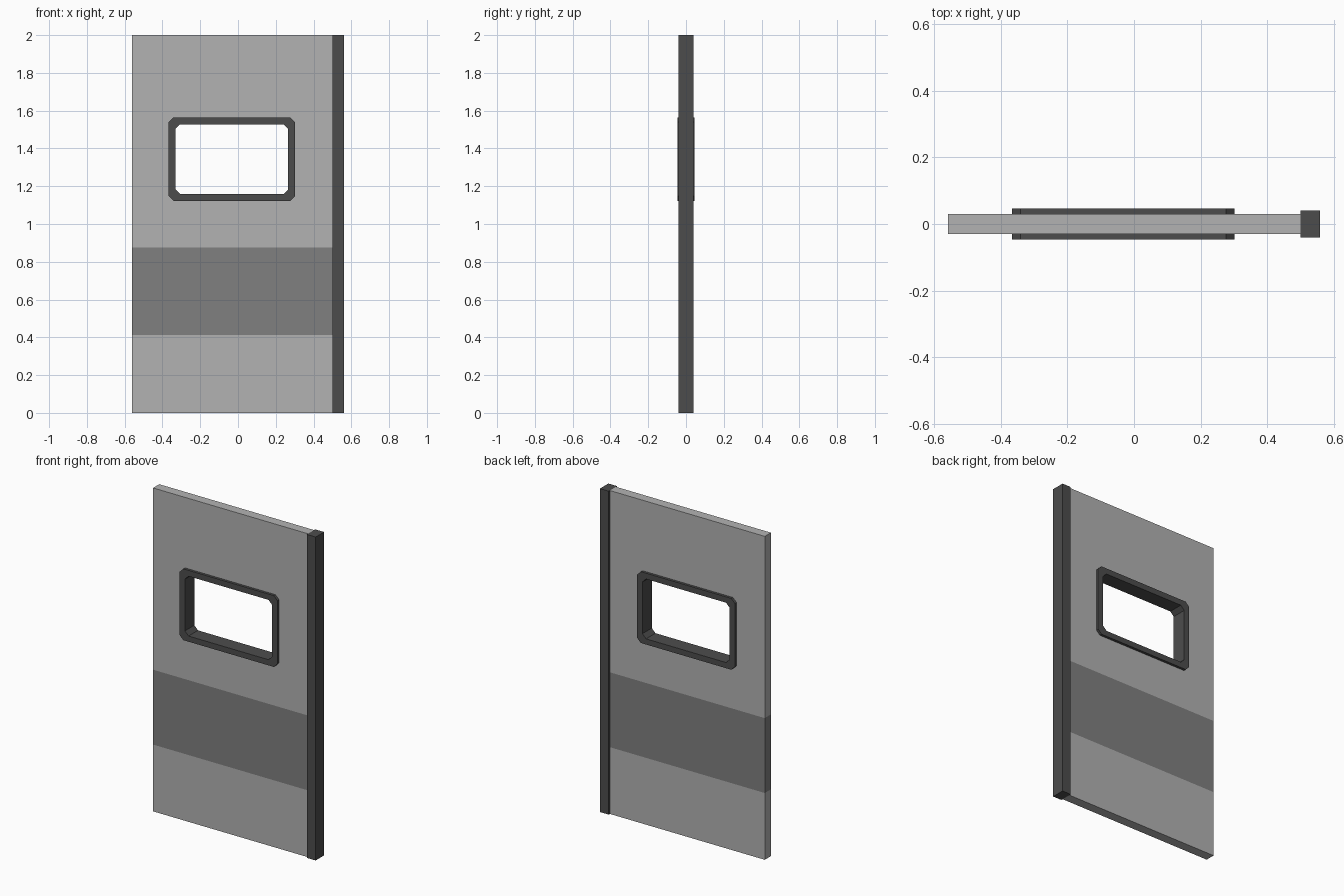
import bpy, bmesh

if "Cube" in bpy.data.objects:
    bpy.data.objects.remove(bpy.data.objects["Cube"])


def material(name, v):
    m = bpy.data.materials.new(name)
    m.diffuse_color = (v, v, v, 1)
    m.use_nodes = True
    m.node_tree.nodes["Principled BSDF"].inputs["Base Color"].default_value = m.diffuse_color
    return m


light = material("light grey", 0.448)
mid = material("mid grey", 0.214)
dark = material("dark grey", 0.073)


def finish(bm, name, mats):
    bmesh.ops.recalc_face_normals(bm, faces=bm.faces)
    me = bpy.data.meshes.new(name)
    bm.to_mesh(me)
    bm.free()
    ob = bpy.data.objects.new(name, me)
    for m in mats:
        me.materials.append(m)
    bpy.context.collection.objects.link(ob)
    return ob


# Panel: flat grid with the window cell left open and a painted band, thickened
xs = [-0.56, -0.348, 0.284, 0.50]
zs = [0, 0.413, 0.876, 1.14, 1.545, 2.0]
bm = bmesh.new()
grid = [[bm.verts.new((x, 0, z)) for x in xs] for z in zs]
for j in range(len(zs) - 1):
    for i in range(len(xs) - 1):
        if (i, j) == (1, 3):
            continue
        f = bm.faces.new((grid[j][i], grid[j][i + 1], grid[j + 1][i + 1], grid[j + 1][i]))
        f.material_index = 1 if j == 1 else 0
panel = finish(bm, "door_panel", [light, mid])
sol = panel.modifiers.new("thickness", 'SOLIDIFY')
sol.thickness = 0.06
sol.offset = 0

# Edge post
bm = bmesh.new()
bmesh.ops.create_cube(bm, size=1)
bmesh.ops.scale(bm, vec=(0.06, 0.082, 2.0), verts=bm.verts)
bmesh.ops.translate(bm, vec=(0.53, 0, 1.0), verts=bm.verts)
finish(bm, "edge_post", [dark])


# Window frame: chamfered rectangular ring
def octagon(x0, x1, z0, z1, c):
    return [(x0 + c, z0), (x1 - c, z0), (x1, z0 + c), (x1, z1 - c),
            (x1 - c, z1), (x0 + c, z1), (x0, z1 - c), (x0, z0 + c)]


outer = octagon(-0.367, 0.302, 1.123, 1.564, 0.025)
inner = octagon(-0.331, 0.266, 1.158, 1.528, 0.025)
bm = bmesh.new()
d = 0.046
rings = [[bm.verts.new((x, y, z)) for x, z in prof]
         for prof, y in ((outer, -d), (inner, -d), (inner, d), (outer, d))]
for r in range(4):
    a, b = rings[r], rings[(r + 1) % 4]
    for i in range(8):
        k = (i + 1) % 8
        bm.faces.new((a[i], a[k], b[k], b[i]))
finish(bm, "window_frame", [dark])
